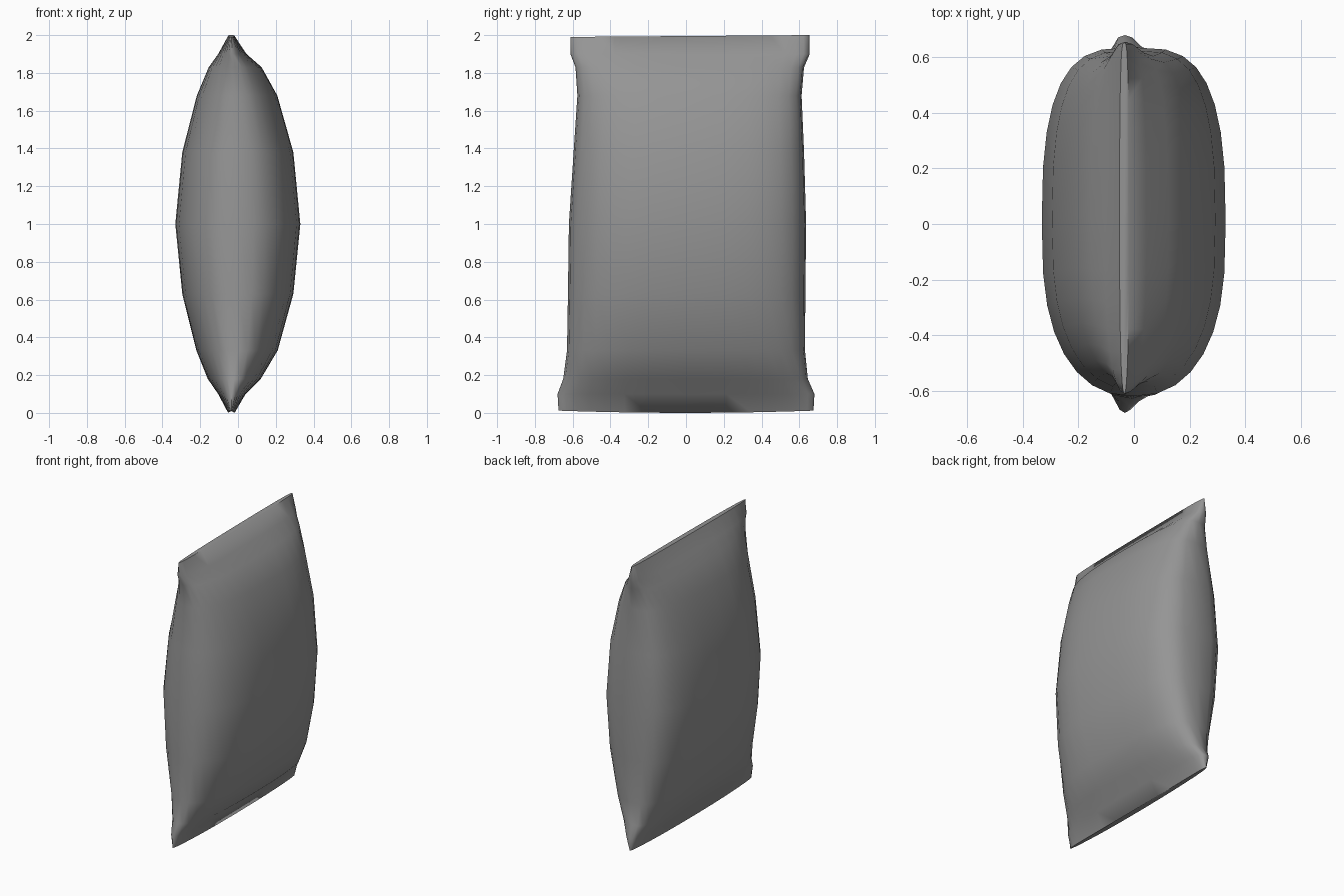
import bpy
import bmesh
from math import cos, sin, pi

cube = bpy.data.objects.get("Cube")
if cube:
    bpy.data.objects.remove(cube)

# One foil colour for the whole packet
foil = bpy.data.materials.new("grey foil")
foil.use_nodes = True
colour = (0.3, 0.3, 0.3, 1)
foil.diffuse_color = colour
foil.node_tree.nodes["Principled BSDF"].inputs["Base Color"].default_value = colour

# Upright stations: height, x min, x max, y min, y max
STATIONS = [
    (0.00, -0.052, -0.018, -0.675, 0.675),
    (0.10, -0.105, 0.040, -0.680, 0.680),
    (0.18, -0.160, 0.120, -0.650, 0.645),
    (0.33, -0.220, 0.210, -0.630, 0.630),
    (0.63, -0.295, 0.293, -0.625, 0.632),
    (1.00, -0.332, 0.330, -0.620, 0.636),
    (1.38, -0.295, 0.293, -0.595, 0.625),
    (1.68, -0.218, 0.208, -0.575, 0.612),
    (1.83, -0.155, 0.125, -0.585, 0.625),
    (1.90, -0.105, 0.045, -0.612, 0.655),
    (2.00, -0.052, -0.018, -0.612, 0.655),
]
SIDES = 32


def power(value, exponent):
    return abs(value) ** exponent * (1 if value >= 0 else -1)


def ring(bm, z, x0, x1, y0, y1):
    """Rounded pillow section, blunter towards the back."""
    verts = []
    for i in range(SIDES):
        t = 2 * pi * i / SIDES
        n = 2.75 + 0.35 * cos(t)
        x = (x0 + x1) / 2 + (x1 - x0) / 2 * power(sin(t), 2 / n)
        y = (y0 + y1) / 2 + (y1 - y0) / 2 * power(cos(t), 2 / n)
        # The crimped ends are very slightly bowed and tilted
        lift = 0.0
        if z == 0:
            lift = 0.012 * (y / 0.675) ** 2
        elif z == 2:
            lift = 0.005 * (y / 0.655 - 1)
        verts.append(bm.verts.new((x, y, z + lift)))
    return verts


# Pillow-shaped packet lofted through the stations and closed at both seals
bm = bmesh.new()
rings = [ring(bm, *s) for s in STATIONS]
for low, high in zip(rings, rings[1:]):
    for i in range(SIDES):
        j = (i + 1) % SIDES
        bm.faces.new((low[i], low[j], high[j], high[i]))
bm.faces.new(rings[0])
bm.faces.new(rings[-1])
bmesh.ops.recalc_face_normals(bm, faces=bm.faces)
mesh = bpy.data.meshes.new("pillow_packet")
bm.to_mesh(mesh)
bm.free()
mesh.materials.append(foil)
packet = bpy.data.objects.new("pillow_packet", mesh)
bpy.context.collection.objects.link(packet)

# Smooth foil with crisp seal edges
bpy.ops.object.select_all(action="DESELECT")
packet.select_set(True)
bpy.context.view_layer.objects.active = packet
bpy.ops.object.shade_smooth_by_angle(angle=pi / 3)
